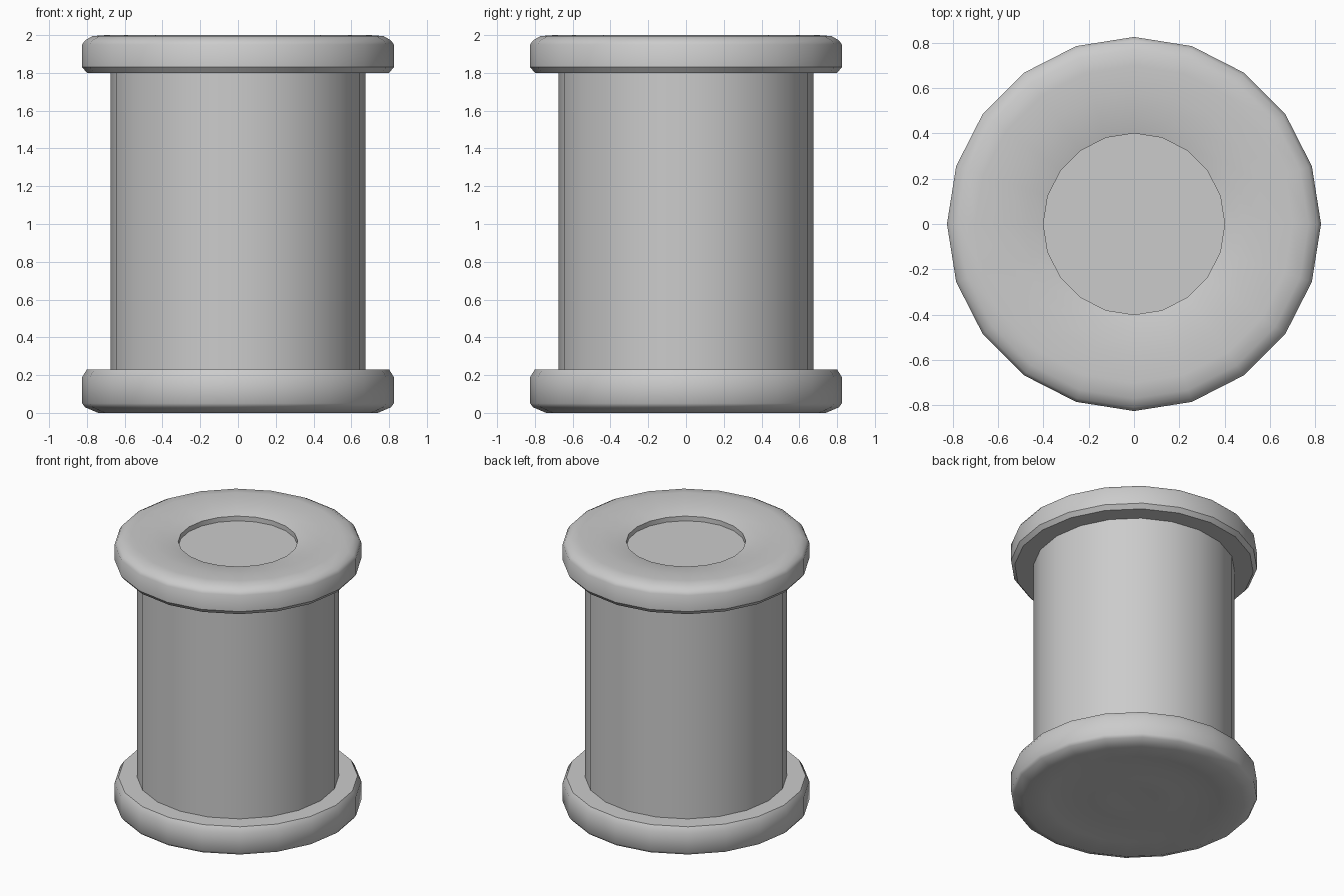
import bpy, bmesh, math

if "Cube" in bpy.data.objects:
    bpy.data.objects.remove(bpy.data.objects["Cube"])

SIDES = 20


def lathe(name, profile):
    """Revolve an (r, z) profile, listed from bottom to top, about the z axis."""
    bm = bmesh.new()
    rings = []
    for r, z in profile:
        if r == 0:
            rings.append([bm.verts.new((0, 0, z))])
        else:
            rings.append([bm.verts.new((r * math.cos(2 * math.pi * i / SIDES),
                                        r * math.sin(2 * math.pi * i / SIDES), z))
                          for i in range(SIDES)])
    for a, b in zip(rings, rings[1:]):
        for i in range(SIDES):
            j = (i + 1) % SIDES
            if len(a) == 1:
                bm.faces.new((a[0], b[j], b[i]))
            elif len(b) == 1:
                bm.faces.new((a[i], a[j], b[0]))
            else:
                bm.faces.new((a[i], a[j], b[j], b[i]))
    bmesh.ops.recalc_face_normals(bm, faces=bm.faces)
    mesh = bpy.data.meshes.new(name)
    bm.to_mesh(mesh)
    bm.free()
    obj = bpy.data.objects.new(name, mesh)
    bpy.context.collection.objects.link(obj)
    bpy.ops.object.select_all(action='DESELECT')
    obj.select_set(True)
    bpy.context.view_layer.objects.active = obj
    bpy.ops.object.shade_smooth_by_angle(angle=math.radians(38))
    return obj


# Bottom flange with a softly rippled underside
lathe("bottom_flange", [
    (0, 0.025), (0.15, 0.023), (0.28, 0.018), (0.42, 0.03), (0.58, 0.015),
    (0.74, 0.0), (0.81, 0.03), (0.825, 0.05), (0.825, 0.19), (0.80, 0.23),
    (0.66, 0.23), (0, 0.23)])

# Straight barrel
lathe("barrel", [(0, 0.22), (0.675, 0.22), (0.675, 1.81), (0, 1.81)])

# Top flange, dipping towards a shallow flat-bottomed hole
lathe("top_flange", [
    (0, 1.80), (0.66, 1.80), (0.80, 1.80), (0.825, 1.83), (0.825, 1.95),
    (0.81, 1.972), (0.77, 1.995), (0.70, 2.0), (0.58, 1.995), (0.48, 1.985),
    (0.40, 1.965), (0.40, 1.93), (0, 1.93)])
